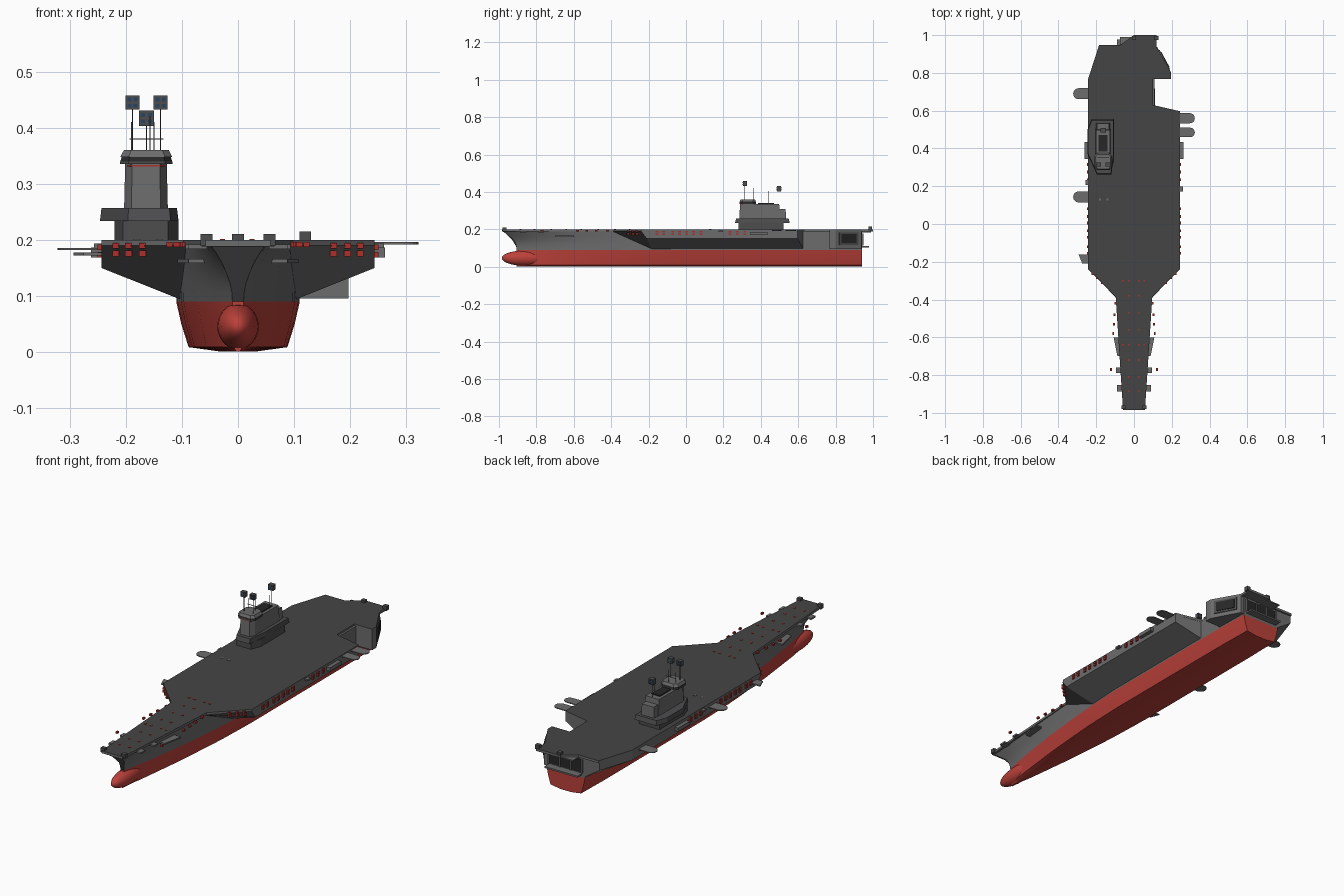
import bpy, bmesh, math
from mathutils import Vector

if "Cube" in bpy.data.objects:
    bpy.data.objects.remove(bpy.data.objects["Cube"])


def material(name, r, g, b):
    m = bpy.data.materials.new(name)
    m.diffuse_color = (r, g, b, 1)
    m.use_nodes = True
    m.node_tree.nodes["Principled BSDF"].inputs["Base Color"].default_value = m.diffuse_color
    return m


DECK = material("deck_dark_grey", 0.06, 0.06, 0.06)
GREY = material("hull_grey", 0.15, 0.15, 0.15)
DARK = material("dark_grey", 0.075, 0.075, 0.078)
BLACK = material("opening_black", 0.02, 0.02, 0.02)
RED = material("antifouling_red", 0.50, 0.052, 0.042)
RAFT = material("signal_red", 0.42, 0.03, 0.025)
BLUE = material("sensor_blue", 0.02, 0.06, 0.12)


def mesh(name, verts, faces, *mats):
    me = bpy.data.meshes.new(name)
    me.from_pydata([tuple(v) for v in verts], [], faces)
    bm = bmesh.new()
    bm.from_mesh(me)
    bmesh.ops.recalc_face_normals(bm, faces=bm.faces)
    bm.to_mesh(me)
    bm.free()
    for m in mats:
        me.materials.append(m)
    ob = bpy.data.objects.new(name, me)
    bpy.context.collection.objects.link(ob)
    return ob


def loft(name, rings, *mats):
    """Closed skin through equal rings, capped at both ends."""
    n = len(rings[0])
    verts = [p for r in rings for p in r]
    faces = [(i*n + j, i*n + (j+1) % n, (i+1)*n + (j+1) % n, (i+1)*n + j)
             for i in range(len(rings)-1) for j in range(n)]
    faces += [tuple(range(n)), tuple(range(len(verts)-n, len(verts)))]
    return mesh(name, verts, faces, *mats)


def prism(name, outline, z0, z1, *mats, scale=1.0):
    """Plan outline extruded in z, the top scaled about its middle."""
    cx = sum(p[0] for p in outline) / len(outline)
    cy = sum(p[1] for p in outline) / len(outline)
    top = [(cx + (x-cx)*scale, cy + (y-cy)*scale, z1) for x, y in outline]
    return loft(name, [[(x, y, z0) for x, y in outline], top], *mats)


def rect(x0, x1, y0, y1):
    return [(x0, y0), (x1, y0), (x1, y1), (x0, y1)]


def boxes(name, centres, size, mat):
    """Many equal boxes in one object."""
    verts, faces = [], []
    sx, sy, sz = (s/2 for s in size)
    for cx, cy, cz in centres:
        b = len(verts)
        verts += [(cx+i*sx, cy+j*sy, cz+k*sz) for k in (-1, 1)
                  for i, j in ((-1, -1), (1, -1), (1, 1), (-1, 1))]
        faces += [tuple(b+i for i in f) for f in
                  ((0, 1, 2, 3), (4, 5, 6, 7), (0, 1, 5, 4), (1, 2, 6, 5), (2, 3, 7, 6), (3, 0, 4, 7))]
    return mesh(name, verts, faces, mat)


def smooth(ob, angle=35):
    bpy.ops.object.select_all(action='DESELECT')
    ob.select_set(True)
    bpy.context.view_layer.objects.active = ob
    bpy.ops.object.shade_smooth_by_angle(angle=math.radians(angle))


def interp(table, t):
    for (a, va), (b, vb) in zip(table, table[1:]):
        if t <= b:
            return va + (vb-va) * (t-a) / (b-a)
    return table[-1][1]


# Hull: half widths at waterline and deck along its length, and the stem curve
WATER = [(0, .010), (.06, .034), (.2, .072), (.35, .1), (.47, .11), (.9, .11), (1, .105)]
TOP = [(0, .05), (.32, .095), (.5, .105), (.9, .11), (1, .105)]
STEM = [(.09, -.905), (.12, -.908), (.145, -.92), (.17, -.953), (.192, -.985)]
STATIONS = [(i/28)**1.3 for i in range(29)]
STERN = .94


def station_y(s, z):
    y = interp(STEM, z)
    return y + (STERN - y) * s


upper, lower = [], []
for s in STATIONS:
    side = []
    for z in (.09, .107, .125, .142, .16, .177, .192):
        t = ((z - .09) / .102) ** 2
        side.append((interp(WATER, s)*(1-t) + interp(TOP, s)*t, station_y(s, z), z))
    upper.append(side + [(-x, y, z) for x, y, z in reversed(side)])
    k, y = interp(WATER, s) / .11, station_y(s, .09)
    side = [(x*k, y, z) for x, z in ((.03, .001), (.088, .009), (.101, .05), (.11, .09))]
    lower.append(side + [(-x, y, z) for x, y, z in reversed(side)])
smooth(loft("upper_hull", upper, GREY))
smooth(loft("lower_hull", lower, RED))

# Bulbous bow
bm = bmesh.new()
bmesh.ops.create_uvsphere(bm, u_segments=20, v_segments=14, radius=1)
for v in bm.verts:
    v.co = Vector((v.co.x*.037, v.co.y*.125 - .86, v.co.z*.041 + .046))
me = bpy.data.meshes.new("bow_bulb")
bm.to_mesh(me)
bm.free()
me.materials.append(RED)
bulb = bpy.data.objects.new("bow_bulb", me)
bpy.context.collection.objects.link(bulb)
smooth(bulb, 60)

# Flight deck with the stern lift notch
outline = [(-.058, -.985), (.058, -.985), (.097, -.385), (.243, -.238), (.243, .597), (.1, .63),
           (.1, .767), (.197, .767), (.197, .80), (.12, .935), (.12, 1), (0, 1), (-.074, .947),
           (-.185, .947), (-.243, .767), (-.243, -.238), (-.097, -.385)]
deck = prism("flight_deck", outline, .188, .2, GREY, DECK)
for p in deck.data.polygons:
    p.material_index = int(p.normal.z > .5)

# Side overhangs: raked front, knuckle line, then the underside slopes to the waterline
for sx, name, ends in ((1, "right_overhang", [(.243, .597, .1, .628)]),
                       (-1, "left_overhang", [(.243, .767, .1, .767), (.185, .94, .1, .939)])):
    rings = [[(sx*.09, -.395, .19), (sx*.243, -.24, .19), (sx*.243, -.21, .15), (sx*.1, -.18, .093)]]
    for xo, yo, xi, yi in ends:
        rings.append([(sx*xi, yi, .19), (sx*xo, yo, .19), (sx*xo, yo, .15), (sx*xi, yi, .093)])
    loft(name, rings, GREY)

# Right stern gallery with its framed opening on the angled face
prism("stern_gallery", [(.09, .767), (.197, .767), (.197, .80), (.122, .938), (.09, .938)], .096, .19, GREY)
mid, along = Vector((.1595, .869)), Vector((-.075, .138)).normalized()
out = Vector((along.y, -along.x))
for name, half, z0, z1, d, m in (("gallery_frame", .058, .117, .184, .004, DARK),
                                 ("gallery_opening", .046, .127, .175, .007, BLACK)):
    pts = [mid - along*half, mid - along*half + out*d, mid + along*half + out*d, mid + along*half]
    prism(name, [tuple(p) for p in pts], z0, z1, m)

# Stern opening, shelf and ledges
prism("stern_opening", rect(-.088, .088, .935, .943), .115, .178, BLACK)
prism("stern_shelf", rect(-.09, .09, .935, .978), .103, .111, GREY)
boxes("stern_posts", [(x, .944, .146) for x in (-.09, -.03, .03, .09)], (.008, .008, .066), GREY)
prism("stern_ledge", rect(-.074, .01, .93, .99), .183, .189, GREY)

# Rounded side platforms
def platform(name, sx, y, h, z):
    arc = [(.322-h + h*math.cos(a), y + h*math.sin(a))
           for a in (math.pi*(i/10 - .5) for i in range(11))]
    prism(name, [(sx*px, py) for px, py in [(.235, y-h)] + arc + [(.235, y+h)]], z, z + .004, GREY)


platform("right_platform_rear", 1, .56, .027, .192)
platform("right_platform_front", 1, .485, .025, .192)
platform("left_platform_rear", -1, .69, .029, .182)
platform("left_platform_front", -1, .143, .029, .182)
prism("left_shoulder_platform", [(-.235, -.208), (-.275, -.208), (-.293, -.162), (-.235, -.162)], .172, .178, GREY)
boxes("side_galleries", [(sx*.248, .39, .178) for sx in (-1, 1)], (.028, .09, .018), GREY)
boxes("side_ledges", [(.25, .185, .19), (-.247, .22, .19)], (.02, .025, .008), GREY)

# Bow side wings and deck-edge platforms
for sx, side in ((-1, "left"), (1, "right")):
    prism(side + "_bow_wing", [(sx*x, y) for x, y in ((.05, -.7), (.088, -.7), (.108, -.6), (.06, -.6))],
          .159, .166, GREY)
    prism(side + "_bow_ledge", [(sx*x, y) for x, y in rect(.055, .089, -.887, -.852)], .184, .192, GREY)
    prism(side + "_bow_gallery", [(sx*x, y) for x, y in rect(.07, .094, -.79, -.76)], .184, .192, GREY)

# Gun mounts at the corners
boxes("corner_mounts", [(-.056, -.97, .2), (.056, -.97, .2), (0, .985, .2), (.12, .985, .204)],
      (.021, .02, .022), DARK)

# Red life rafts on the sides and raked shoulders
rafts = [(sx*.244, y, z) for sx in (-1, 1) for z in (.187, .174)
         for y in (-.155, -.12, -.07, -.035, .005, .04, .08, .235, .275, .315)]
rafts += [(sx*x, x*.985 - .477, z) for sx in (-1, 1) for x in (.17, .195, .218) for z in (.19, .176)]
boxes("life_rafts", rafts, (.012, .014, .01), RAFT)
boxes("bow_edge_rafts", [(sx*(.097 + (y+.385)*-.065), y, .192) for sx in (-1, 1)
                         for y in (-.42, -.48, -.53, -.58, -.77)], (.01, .014, .009), RAFT)

# Deck markers
boxes("deck_markers", [(x, y, .2) for x in (-.028, .025)
                       for y in (-.3, -.38, -.47, -.56, -.64, -.72, -.81, -.885)]
      + [(x, y, .2) for x in (-.058, .055) for y in (-.3, -.64)], (.009, .009, .004), RAFT)
boxes("deck_hatches", [(-.18, .13, .2), (-.14, .13, .2)], (.012, .012, .003), GREY)

# Island: base, wide gallery, tower, bridge
prism("island_base", [(-.205, .28), (-.125, .28), (-.106, .33), (-.106, .52), (-.22, .52), (-.22, .33)], .2, .236, DARK)
gallery = [(-.196, .262), (-.12, .262), (-.106, .37), (-.106, .555), (-.225, .555), (-.246, .5), (-.246, .37)]
prism("island_gallery", gallery, .234, .257, DARK, scale=.96)
prism("island_tower", [(-.19, .285), (-.138, .285), (-.125, .31), (-.125, .505), (-.203, .505), (-.203, .31)],
      .255, .336, GREY, scale=.95)
prism("tower_stripe", rect(-.198, -.13, .288, .33), .331, .334, RAFT)
ring = [(-.195, .285), (-.13, .285), (-.117, .3), (-.117, .36), (-.13, .375), (-.195, .375), (-.21, .36), (-.21, .3)]
prism("bridge_walkway", ring, .335, .34, DARK)
prism("bridge_windows", ring, .339, .349, BLACK, scale=.93)
prism("bridge_roof", ring, .348, .36, GREY, scale=.86)
prism("funnel_well", rect(-.187, -.141, .385, .47), .335, .341, BLACK)
prism("tower_rear_block", rect(-.2, -.128, .485, .535), .255, .31, GREY, scale=.9)

# Masts and sensor boxes with blue faces
for name, x, y, z, s, foot in (("left_sensor", -.188, .315, .445, .025, .355),
                               ("right_sensor", -.138, .315, .445, .025, .355),
                               ("rear_sensor", -.163, .497, .417, .027, .33)):
    boxes(name, [(x, y, z)], (s, s*.85, s), DARK)
    q = s * .22
    boxes(name + "_faces", [(x+i*q, y, z+k*q) for i in (-1, 1) for k in (-1, 1)],
          (q*1.2, s*.85 + .002, q*1.2), BLUE)
    boxes(name + "_mast", [(x, y, (z+foot)/2)], (.002, .002, z-foot), DARK)
boxes("aerials", [(-.19, .35, .375), (-.157, .36, .385), (-.15, .35, .375), (-.138, .44, .37)],
      (.0015, .0015, .07), DARK)
boxes("yardarm", [(-.163, .35, .38)], (.06, .002, .002), DARK)
